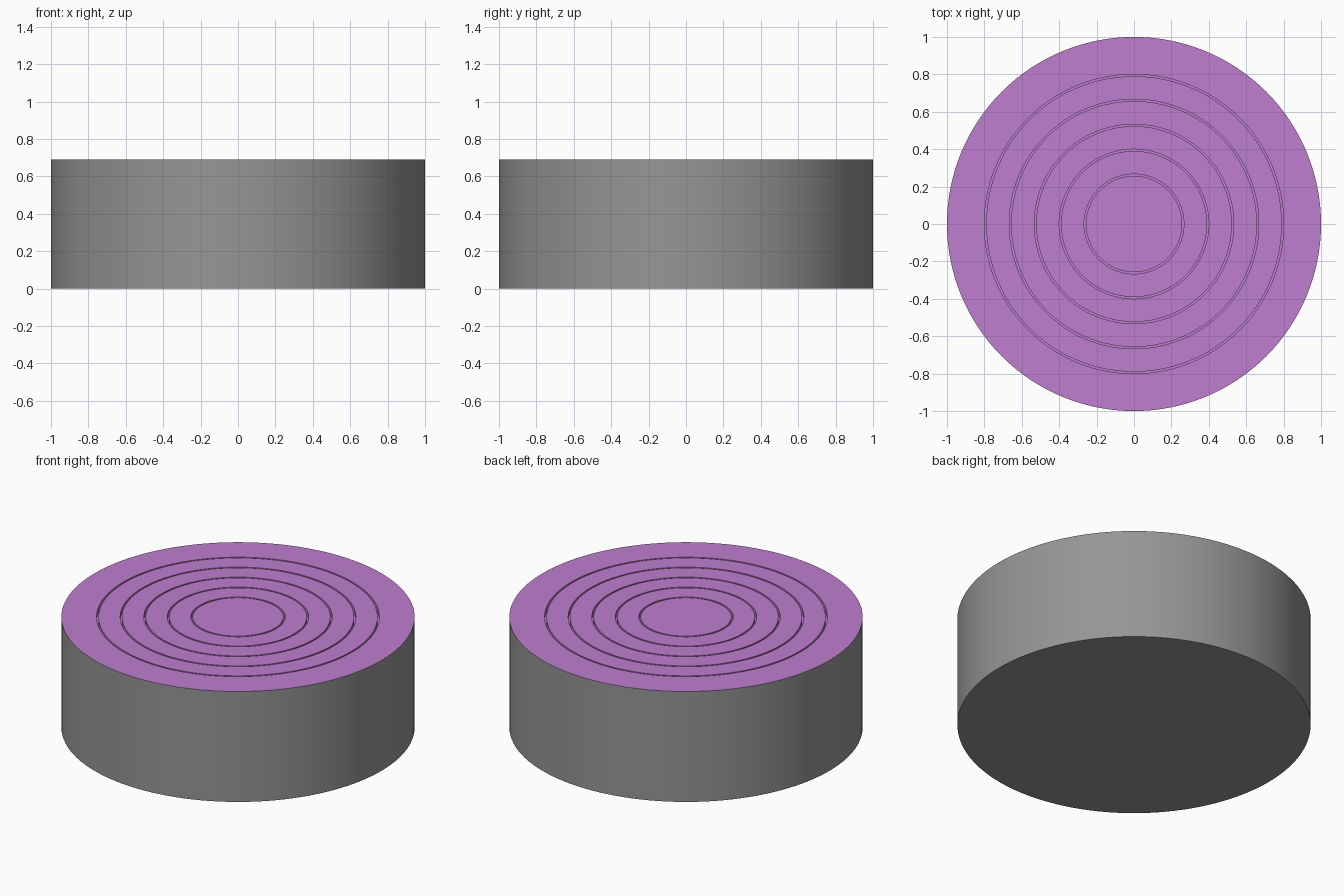
import bpy, bmesh
from math import cos, sin, pi, radians

if "Cube" in bpy.data.objects:
    bpy.data.objects.remove(bpy.data.objects["Cube"])

SEG = 128
HEIGHT = 0.69
RINGS = [0.267, 0.4, 0.533, 0.667, 0.8]   # outer radii of the grooves
WIDTH, DEPTH = 0.01, 0.03


def lathe(name, profile, color):
    """Revolve an (r, z) profile about z; r = 0 becomes a capped centre."""
    bm = bmesh.new()
    loops = []
    for r, z in profile:
        if r == 0:
            loops.append([bm.verts.new((0, 0, z))] * SEG)
        else:
            loops.append([bm.verts.new((r * cos(2 * pi * i / SEG), r * sin(2 * pi * i / SEG), z))
                          for i in range(SEG)])
    for a, b in zip(loops, loops[1:]):
        for i in range(SEG):
            j = (i + 1) % SEG
            corners = list(dict.fromkeys((a[i], a[j], b[j], b[i])))
            bm.faces.new(corners)
    bmesh.ops.recalc_face_normals(bm, faces=bm.faces)
    if bm.faces and profile[0][1] > 0:      # open top sheet: make sure it faces up
        if next(iter(bm.faces)).normal.z < 0:
            bmesh.ops.reverse_faces(bm, faces=bm.faces)
    me = bpy.data.meshes.new(name)
    bm.to_mesh(me)
    bm.free()
    ob = bpy.data.objects.new(name, me)
    bpy.context.collection.objects.link(ob)
    mat = bpy.data.materials.new(name + "_colour")
    mat.diffuse_color = color
    mat.use_nodes = True
    mat.node_tree.nodes["Principled BSDF"].inputs["Base Color"].default_value = mat.diffuse_color
    me.materials.append(mat)
    bpy.ops.object.select_all(action='DESELECT')
    ob.select_set(True)
    bpy.context.view_layer.objects.active = ob
    bpy.ops.object.shade_smooth_by_angle(angle=radians(30))
    return ob


# Dark grey drum: closed bottom and wall, open under the coloured top
lathe("drum_body", [(0, 0), (1, 0), (1, HEIGHT)], (0.305, 0.305, 0.305, 1))

# Purple top with concentric grooves, listed from the rim inward
top = [(1, HEIGHT)]
for r in reversed(RINGS):
    top += [(r, HEIGHT), (r, HEIGHT - DEPTH), (r - WIDTH, HEIGHT - DEPTH), (r - WIDTH, HEIGHT)]
top.append((0, HEIGHT))
lathe("grooved_top", top, (0.52, 0.21, 0.62, 1))
